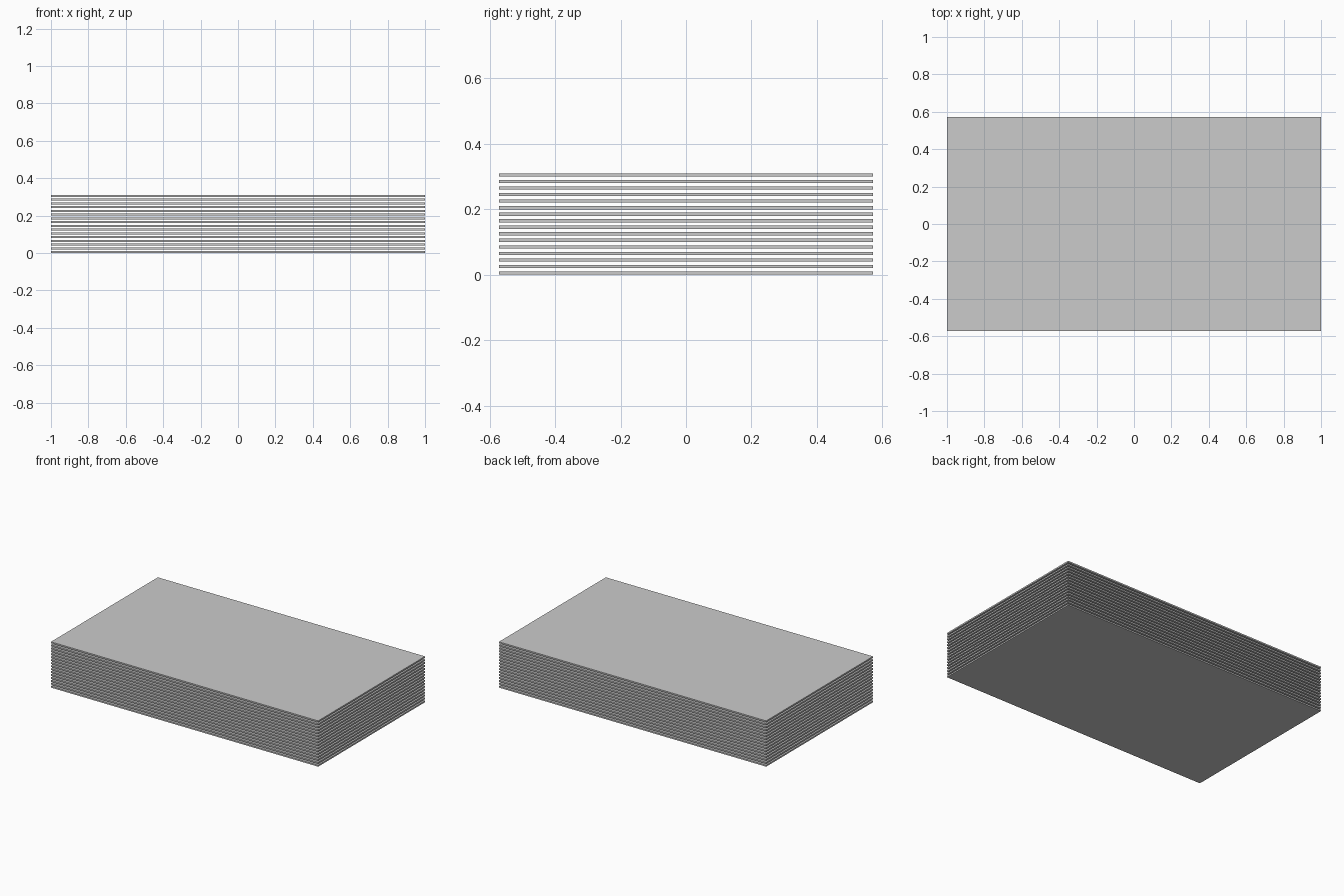
import bpy

if "Cube" in bpy.data.objects:
    bpy.data.objects.remove(bpy.data.objects["Cube"])

COUNT = 16
LENGTH, WIDTH, THICK = 2.0, 1.142, 0.01
PITCH = 0.02


def sheet(name, z):
    bpy.ops.mesh.primitive_cube_add(size=1, location=(0, 0, z + THICK / 2))
    ob = bpy.context.object
    ob.name = name
    ob.scale = (LENGTH, WIDTH, THICK)
    bpy.ops.object.transform_apply(location=False, rotation=False, scale=True)
    return ob


# Stack of thin flat sheets with even air gaps
for i in range(COUNT):
    sheet(f"sheet_{i + 1:02d}", i * PITCH)
